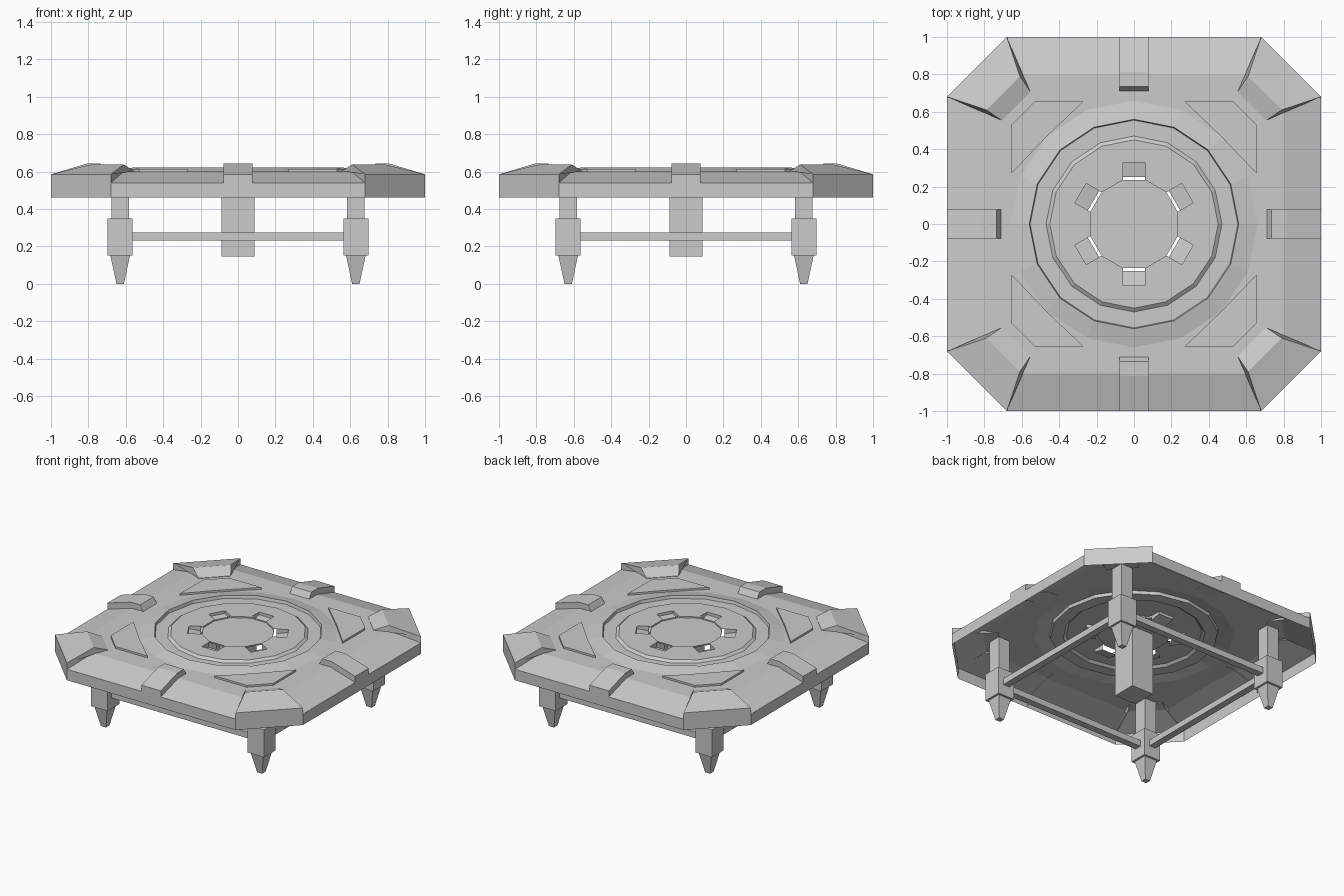
import bpy, bmesh
from math import sin, cos, pi, radians
from mathutils import Vector, Matrix

if "Cube" in bpy.data.objects:
    bpy.data.objects.remove(bpy.data.objects["Cube"])


def finish(name, bm, upward=False):
    bmesh.ops.remove_doubles(bm, verts=bm.verts, dist=1e-5)
    bmesh.ops.recalc_face_normals(bm, faces=bm.faces)
    if upward and sum(f.normal.z * f.calc_area() for f in bm.faces) < 0:
        bmesh.ops.reverse_faces(bm, faces=bm.faces)
    me = bpy.data.meshes.new(name)
    bm.to_mesh(me)
    bm.free()
    ob = bpy.data.objects.new(name, me)
    bpy.context.collection.objects.link(ob)
    return ob


def loft(bm, rings, cap_start=False, cap_end=False):
    vs = [[bm.verts.new(p) for p in r] for r in rings]
    n = len(vs[0])
    for a, b in zip(vs, vs[1:]):
        for i in range(n):
            j = (i + 1) % n
            bm.faces.new((a[i], a[j], b[j], b[i]))
    if cap_start:
        bm.faces.new(vs[0])
    if cap_end:
        bm.faces.new(vs[-1])


def fill_between(bm, *loops):
    edges = []
    for lp in loops:
        vs = [bm.verts.new(p) for p in lp]
        edges += [bm.edges.new((vs[i], vs[(i + 1) % len(vs)])) for i in range(len(vs))]
    bmesh.ops.triangle_fill(bm, edges=edges, use_beauty=True, normal=(0, 0, 1))


def octagon(h, c, z):
    return [(x, y, z) for x, y in ((c, -h), (h, -c), (h, c), (c, h),
                                   (-c, h), (-h, c), (-h, -c), (-c, -h))]


def circle(r, z, n=16):
    return [(r * cos(2 * pi * i / n), r * sin(2 * pi * i / n), z) for i in range(n)]


def square(x, y, r, z):
    return [(x - r, y - r, z), (x + r, y - r, z), (x + r, y + r, z), (x - r, y + r, z)]


def turned(pts, a):
    m = Matrix.Rotation(a, 4, 'Z')
    return [m @ Vector(p) for p in pts]


# Deck: open shell with skirt, sloped border, flat field and stepped rings
TOP, DISC = 0.60, 0.615
bm = bmesh.new()
loft(bm, [octagon(1, .68, .46), octagon(1, .68, .54), octagon(.8, .6, TOP)])
fill_between(bm, octagon(.8, .6, TOP), circle(.66, TOP))
loft(bm, [circle(.66, TOP), circle(.56, .622), circle(.555, .6),
          circle(.47, .6), circle(.45, DISC)])
gear, hub = [], []
for k in range(6):
    a = k * pi / 3 + pi / 2
    gear += turned([(.235, -.06, DISC), (.33, -.06, DISC),
                    (.33, .06, DISC), (.235, .06, DISC)], a)
    hub += turned([(.235, -.06, DISC - .01), (.235, .06, DISC - .01)], a)
fill_between(bm, circle(.45, DISC), gear)
finish("deck", bm, True)

# Centre plate, lowered slightly, with its short rim wall
bm = bmesh.new()
loft(bm, [[(p[0], p[1], DISC) for p in hub], hub], cap_end=True)
finish("centre_plate", bm, True)

# Six recessed slots around the centre, each open along its inner edge
for k in range(6):
    bm = bmesh.new()
    a = k * pi / 3 + pi / 2
    side = [(.25, DISC), (.33, DISC), (.33, .595), (.25, .58)]
    lo = [bm.verts.new(p) for p in turned([(x, -.06, z) for x, z in side], a)]
    hi = [bm.verts.new(p) for p in turned([(x, .06, z) for x, z in side], a)]
    bm.faces.new(lo)
    bm.faces.new(hi)
    for i in (1, 2):
        bm.faces.new((lo[i], lo[i + 1], hi[i + 1], hi[i]))
    finish(f"slot_{k}", bm, True)

# Raised corner pads outside the ring
for k in range(4):
    a = k * pi / 2
    pad = [(.655, .27), (.655, .53), (.53, .655), (.27, .655), (.467, .467)]
    bm = bmesh.new()
    loft(bm, [turned([(x, y, z) for x, y in pad], a) for z in (TOP, .614)], cap_end=True)
    finish(f"corner_pad_{k}", bm)


def ridge_block(name, angle, profile):
    """Profile of (distance from centre, half width, height) swept sideways."""
    bm = bmesh.new()
    loft(bm, [turned([(d, s * w, z) for d, w, z in profile], angle) for s in (-1, 1)],
         True, True)
    finish(name, bm)


# Edge clamps and corner guards
for k in range(4):
    ridge_block(f"edge_clamp_{k}", k * pi / 2,
                [(1, .078, .46), (1, .078, .585), (.81, .078, .642),
                 (.735, .078, .642), (.71, .078, .6), (.8, .078, .595), (.995, .078, .535)])
    ridge_block(f"corner_guard_{k}", k * pi / 2 + pi / 4,
                [(1.188, .226, .46), (1.188, .226, .585), (.99, .127, .637),
                 (.891, .108, .603), (.891, .108, .595), (.99, .127, .595),
                 (1.183, .226, .535)])

# Legs with collar and tapered foot
for i, (sx, sy) in enumerate(((-1, -1), (1, -1), (1, 1), (-1, 1))):
    x, y = .63 * sx, .63 * sy
    bm = bmesh.new()
    loft(bm, [square(x, y, r, z) for r, z in
              ((.02, 0), (.052, .15), (.067, .15), (.067, .35), (.047, .35), (.047, .595))],
         True, True)
    finish(f"leg_{i}", bm)

# Tie rods joining neighbouring legs
for k in range(4):
    bm = bmesh.new()
    rod = [(.605, .23), (.655, .23), (.655, .275), (.605, .275)]
    loft(bm, [turned([(x, y, z) for x, z in rod], k * pi / 2) for y in (-.565, .565)],
         True, True)
    finish(f"tie_rod_{k}", bm)

# Central column under the deck
bm = bmesh.new()
loft(bm, [square(0, 0, .088, z) for z in (.145, .6)], True, True)
finish("central_column", bm)
